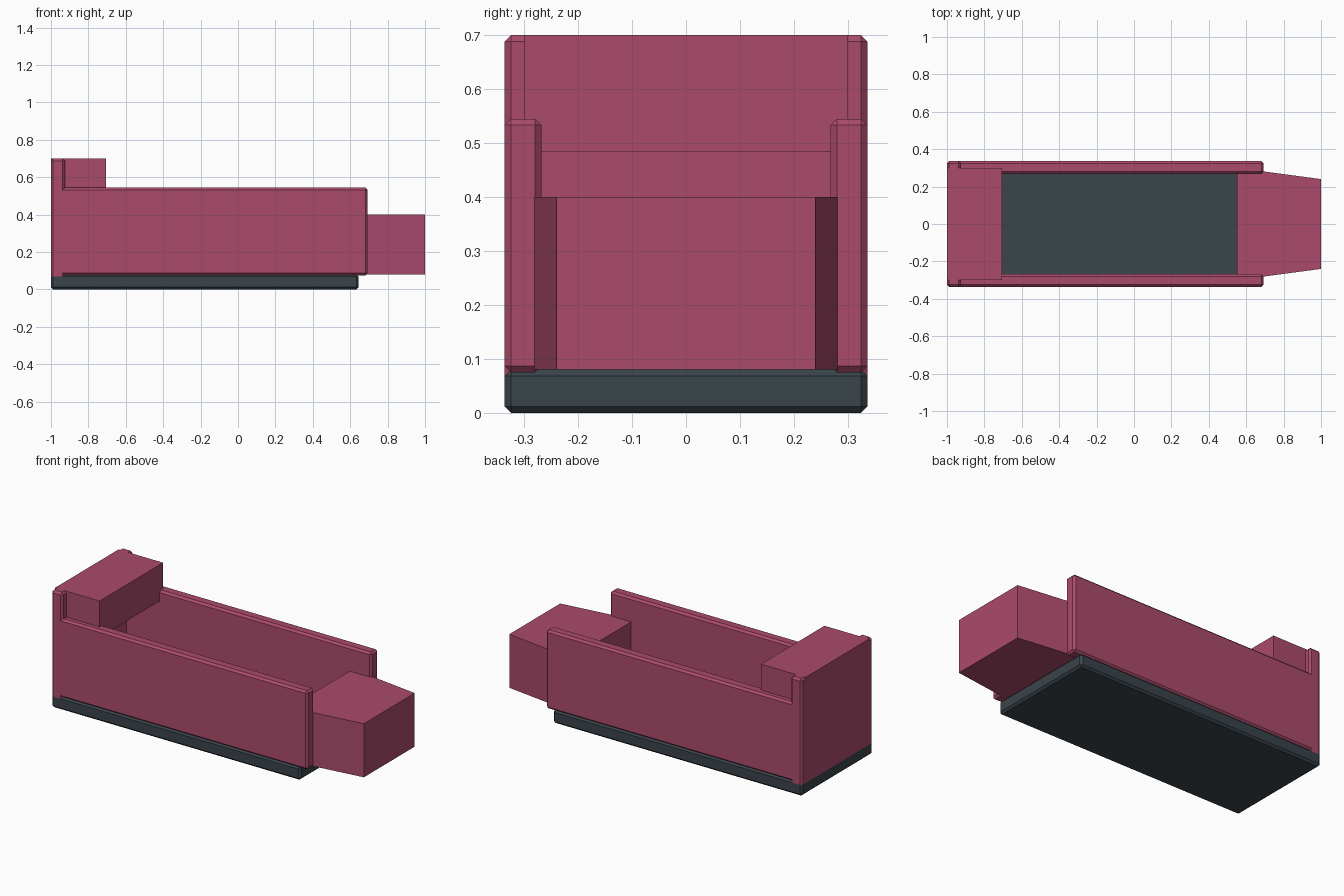
import bpy, bmesh

if "Cube" in bpy.data.objects:
    bpy.data.objects.remove(bpy.data.objects["Cube"])


def material(name, rgb):
    m = bpy.data.materials.new(name)
    m.diffuse_color = (*rgb, 1)
    m.use_nodes = True
    m.node_tree.nodes["Principled BSDF"].inputs["Base Color"].default_value = m.diffuse_color
    return m


PINK = material("pink_paint", (0.41, 0.07, 0.15))
DARK = material("dark_grey", (0.042, 0.058, 0.07))


def box(name, x, y, z, mat, bevel=0.0, taper=1.0):
    """Box from ranges; taper scales the y width at the +x end."""
    bm = bmesh.new()
    bmesh.ops.create_cube(bm, size=1)
    for v in bm.verts:
        front = v.co.x > 0
        v.co = [r[0] if c < 0 else r[1] for c, r in zip(v.co, (x, y, z))]
        if front:
            v.co.y *= taper
    if bevel:
        bmesh.ops.bevel(bm, geom=bm.edges[:], offset=bevel, segments=1,
                        profile=0.5, affect='EDGES')
    bmesh.ops.recalc_face_normals(bm, faces=bm.faces[:])
    me = bpy.data.meshes.new(name)
    bm.to_mesh(me)
    bm.free()
    me.materials.append(mat)
    ob = bpy.data.objects.new(name, me)
    bpy.context.collection.objects.link(ob)
    return ob


W = 0.336   # half width of the body
B = 0.012   # chamfer size

# Floor slab
box("floor_base", (-1, 0.645), (-W, W), (0, 0.08), DARK, B)

# Tall rear panel
box("rear_panel", (-1, -0.925), (-W, W), (0.055, 0.7), PINK, B)

# Side walls
for side, y in (("left", (0.268, W)), ("right", (-W, -0.268))):
    box(side + "_wall", (-0.96, 0.693), y, (0.075, 0.545), PINK, B)

# Shelf block overhanging the inside of the rear panel
box("rear_shelf", (-1, -0.705), (-0.3, 0.3), (0.483, 0.7), PINK)

# Tapered nose block
box("front_nose", (0.55, 1), (-0.3, 0.3), (0.08, 0.4), PINK, taper=0.8)
